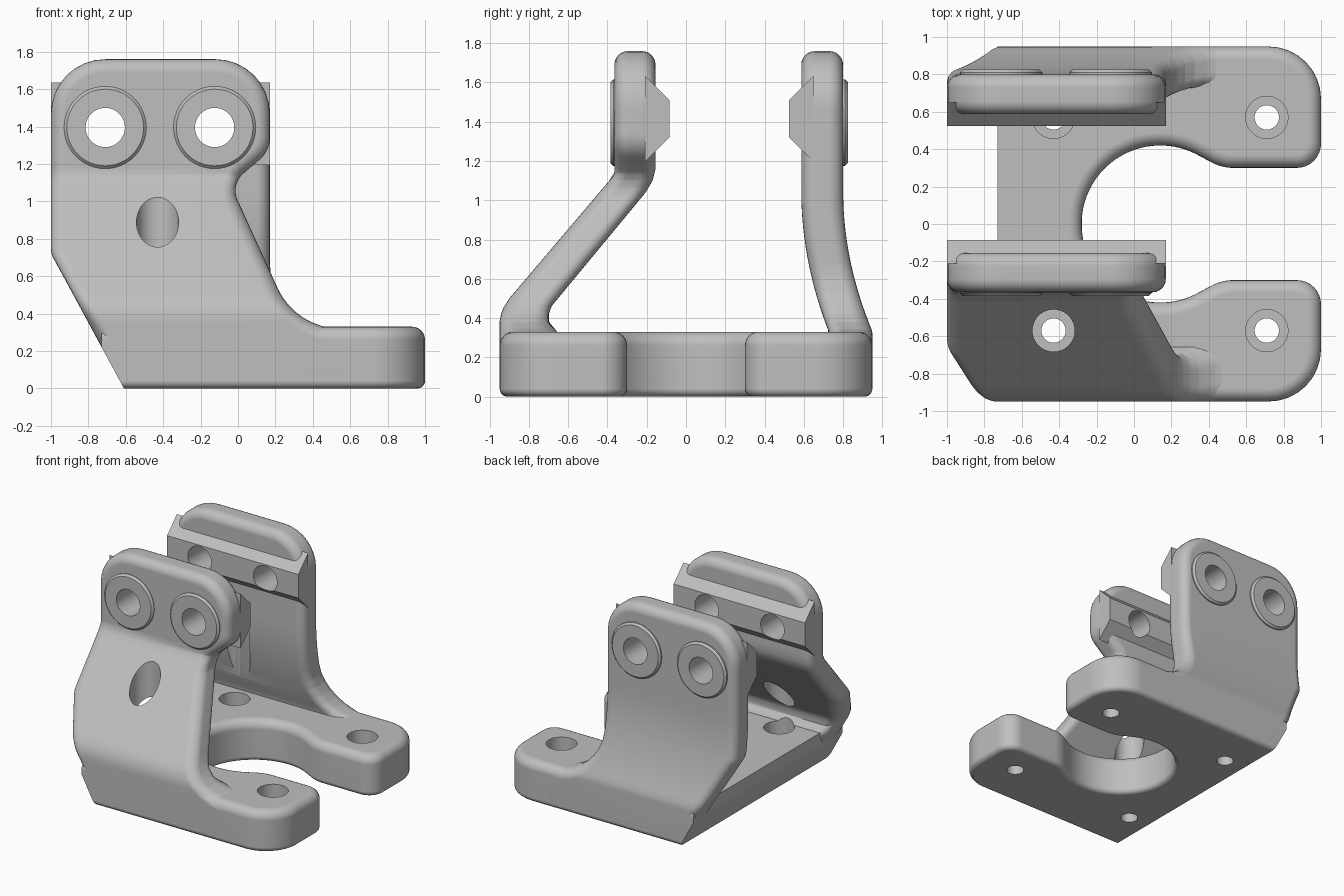
import bpy, bmesh
from math import cos, sin, tan, radians
from mathutils import Vector, Matrix

if "Cube" in bpy.data.objects:
    bpy.data.objects.remove(bpy.data.objects["Cube"])

grey = bpy.data.materials.new("plain grey")
grey.use_nodes = True
grey.diffuse_color = (0.52, 0.52, 0.52, 1)
grey.node_tree.nodes["Principled BSDF"].inputs["Base Color"].default_value = (0.52, 0.52, 0.52, 1)

X_AXIS, Y_AXIS, Z_AXIS = Vector((1, 0, 0)), Vector((0, 1, 0)), Vector((0, 0, 1))
BOLT_X, BOLT_Z = (-0.71, -0.125), 1.395
SCREWS = [(x, y) for x in (-0.43, 0.71) for y in (-0.57, 0.57)]


def rounded(corners, steps=8):
    """Turn (a, b, radius) corners into a filleted outline."""
    out = []
    for i, (a, b, r) in enumerate(corners):
        p = Vector((a, b, 0))
        if not r:
            out.append((a, b))
            continue
        prev, nxt = corners[i - 1], corners[(i + 1) % len(corners)]
        d1 = (Vector((prev[0], prev[1], 0)) - p).normalized()
        d2 = (Vector((nxt[0], nxt[1], 0)) - p).normalized()
        half = d1.angle(d2) / 2
        centre = p + (d1 + d2).normalized() * (r / sin(half))
        start, end = ((p + d * (r / tan(half)) - centre).normalized() for d in (d1, d2))
        for k in range(steps + 1):
            q = centre + start.slerp(end, k / steps).normalized() * r
            out.append((q.x, q.y))
    return out


def prism(points, direction):
    """Extrude a closed outline of 3D points."""
    bm = bmesh.new()
    face = bm.faces.new([bm.verts.new(p) for p in points])
    new = bmesh.ops.extrude_face_region(bm, geom=[face])["geom"]
    bmesh.ops.translate(bm, vec=direction, verts=[v for v in new if isinstance(v, bmesh.types.BMVert)])
    bmesh.ops.recalc_face_normals(bm, faces=bm.faces[:])
    return bm


def bevel_where(bm, test, size, segments=6):
    edges = [e for e in bm.edges if all(test(v.co) for v in e.verts)]
    bmesh.ops.bevel(bm, geom=edges, offset=size, segments=segments, profile=0.5,
                    affect='EDGES', clamp_overlap=False)


def cylinder(bm, centre, radius, depth, axis):
    turn = Z_AXIS.rotation_difference(axis).to_matrix().to_4x4()
    bmesh.ops.create_cone(bm, cap_ends=True, segments=48, radius1=radius, radius2=radius,
                          depth=depth, matrix=Matrix.Translation(centre) @ turn)


def make(name, bm):
    bmesh.ops.recalc_face_normals(bm, faces=bm.faces[:])
    mesh = bpy.data.meshes.new(name)
    bm.to_mesh(mesh)
    bm.free()
    ob = bpy.data.objects.new(name, mesh)
    bpy.context.collection.objects.link(ob)
    mesh.materials.append(grey)
    return ob


def interpolate(table, z):
    for (z0, y0), (z1, y1) in zip(table, table[1:]):
        if z <= z1:
            return y0 + (y1 - y0) * max(0, z - z0) / (z1 - z0)
    return table[-1][1]


def wall(name, outline, outer, inner):
    """Rounded slab, bent so its two faces follow outer(z) and inner(z)."""
    thick = 0.21
    bm = prism([(x, 0, z) for x, z in rounded(outline)], Y_AXIS * thick)
    for side in (0, thick):
        bevel_where(bm, lambda co: abs(co.y - side) < 1e-5, 0.07)
    for i in range(24):
        bmesh.ops.bisect_plane(bm, geom=bm.verts[:] + bm.edges[:] + bm.faces[:],
                               plane_co=Z_AXIS * (0.3011 + 0.04 * i), plane_no=Z_AXIS)
    for v in bm.verts:
        a, b = outer(v.co.z), inner(v.co.z)
        v.co.y = a + (b - a) * v.co.y / thick
    return make(name, bm)


# Base plate: two lugs around a round opening, cut back on the left
lug = rounded([(-1.2, -0.949, 0), (1, -0.949, 0.28), (1, -0.3, 0.13),
               (0.47, -0.3, 0.25), (0.337, -0.371, 0)])
arc = [radians(-64 - 4 * k) for k in range(29)]
half = lug + [(0.14 + 0.42 * cos(a), 0.42 * sin(a)) for a in arc]
outline = half + [(x, -y) for x, y in reversed(half)]
bm = prism([(x, y, 0) for x, y in outline], Z_AXIS * 0.33)
bevel_where(bm, lambda co: co.z > 0.329, 0.07)
bevel_where(bm, lambda co: co.z < 0.001, 0.04)
for point, normal in (((-0.73, 0, 0), (-1, 0, 0)), ((-0.61, 0, 0), (-0.72, 0, -0.39))):
    cut = bmesh.ops.bisect_plane(bm, geom=bm.verts[:] + bm.edges[:] + bm.faces[:],
                                 plane_co=point, plane_no=normal, clear_outer=True)
    rim = [e for e in cut["geom_cut"] if isinstance(e, bmesh.types.BMEdge)]
    bmesh.ops.holes_fill(bm, edges=rim)
base = make("base_plate", bm)

# Upright walls
foot = [(-0.61, 0.001, 0.1), (0.62, 0.001, 0), (0.62, 0.32, 0)]
head = [(0.17, 1.76, 0.29), (-1, 1.76, 0.29), (-1, 0.72, 0.12)]
front_outer = [(0, -0.95), (0.38, -0.95), (0.44, -0.938), (0.5, -0.9), (1.13, -0.365), (2, -0.365)]
front_inner = [(0, -0.65), (0.33, -0.65), (0.36, -0.69), (0.4, -0.705), (0.46, -0.685),
               (1.04, -0.205), (1.1, -0.17), (1.16, -0.155), (2, -0.155)]


def swept(top, reach):
    return lambda z: top + reach * min(1, max(0, (1.05 - z) / 0.72)) ** 2


front_wall = wall("front_wall",
                  foot + [(0.31, 0.32, 0.37), (-0.04, 1.09, 0.12), (0.17, 1.27, 0.15)] + head,
                  lambda z: interpolate(front_outer, z), lambda z: interpolate(front_inner, z))
back_wall = wall("back_wall", foot + [(0.17, 0.32, 0.35)] + head,
                 swept(0.80, 0.15), swept(0.587, 0.14))
parts = [base, front_wall, back_wall]

# Clamping jaws and bolt bosses
jaw = [(-0.21, 1.635), (-0.085, 1.51), (-0.085, 1.32), (-0.21, 1.195)]
for side in ("front", "back"):
    place = (lambda y: y) if side == "front" else (lambda y: 0.44 - y)
    parts.append(make(side + "_jaw", prism([(-1, place(y), z) for y, z in jaw], X_AXIS * 1.17)))
    bm = bmesh.new()
    for x in BOLT_X:
        cylinder(bm, (x, place(-0.325), BOLT_Z), 0.22, 0.12, Y_AXIS)
    bevel_where(bm, lambda co: abs(co.y - place(-0.385)) < 1e-4, 0.015, 1)
    parts.append(make(side + "_bosses", bm))

# Hole cutters: bolts, screw access and screw shanks
bolts, access, shanks = bmesh.new(), bmesh.new(), bmesh.new()
for x in BOLT_X:
    cylinder(bolts, (x, 0.2, BOLT_Z), 0.105, 3, Y_AXIS)
for x, y in SCREWS:
    cylinder(access, (x, y, 0.62), 0.113, 0.97, Z_AXIS)
    cylinder(shanks, (x, y, 0.05), 0.065, 0.4, Z_AXIS)
cutters = [make(n, b) for n, b in (("bolt_cutter", bolts), ("access_cutter", access),
                                   ("shank_cutter", shanks))]
for cutter in cutters:
    cutter.hide_render = True

# Drill the parts and shade them
for ob in parts:
    bpy.ops.object.select_all(action='DESELECT')
    ob.select_set(True)
    bpy.context.view_layer.objects.active = ob
    upper = "jaw" in ob.name or "boss" in ob.name
    for cutter in cutters[:1] if upper else cutters[1:] if ob is base else cutters:
        mod = ob.modifiers.new("drill", 'BOOLEAN')
        mod.operation, mod.solver, mod.object = 'DIFFERENCE', 'EXACT', cutter
        bpy.ops.object.modifier_apply(modifier=mod.name)
    bpy.ops.object.shade_smooth_by_angle(angle=radians(32))
    ob.modifiers.new("even_shading", 'WEIGHTED_NORMAL').keep_sharp = True
for cutter in cutters:
    bpy.data.objects.remove(cutter)
